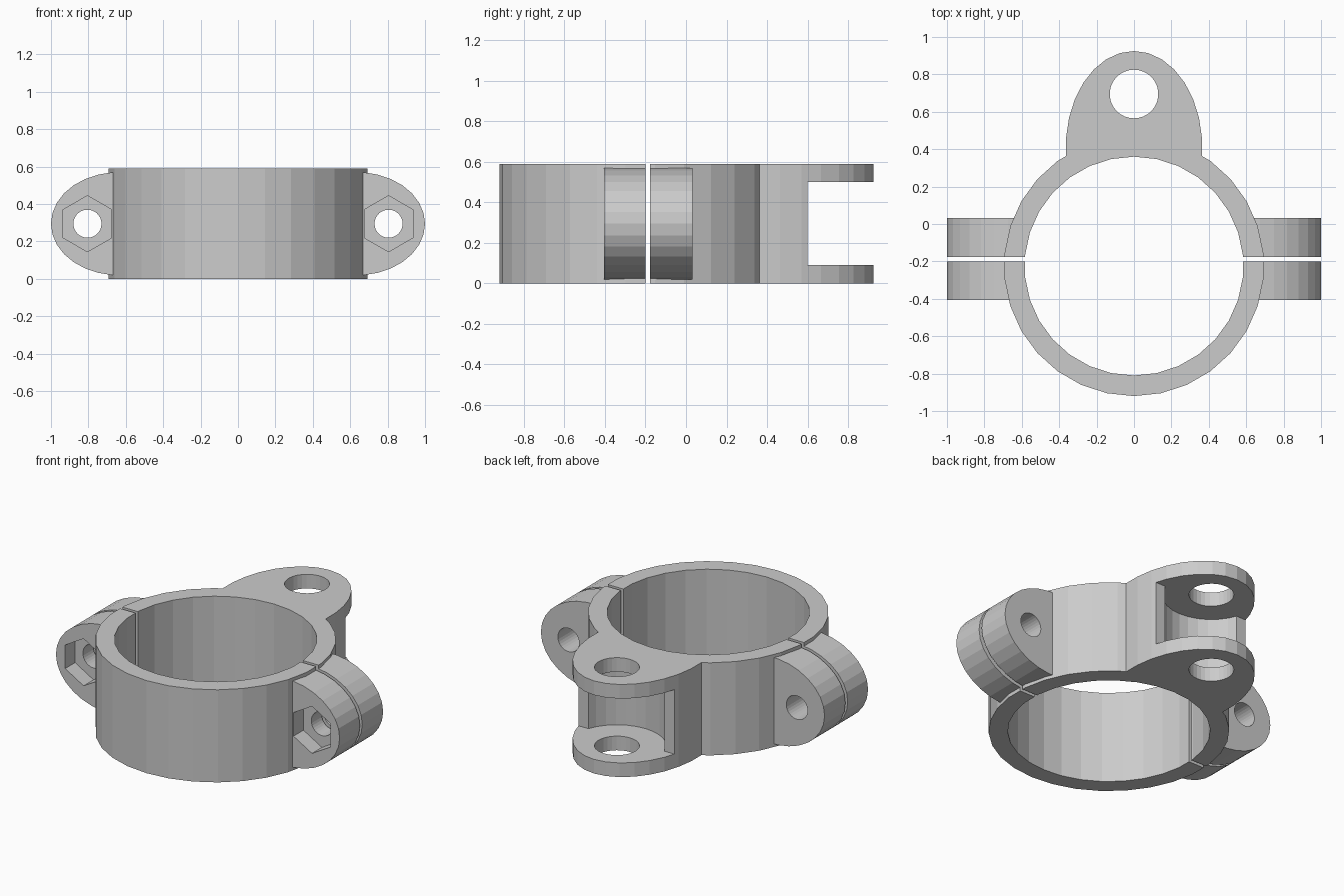
import bpy, bmesh, math
from mathutils import Vector

if "Cube" in bpy.data.objects:
    bpy.data.objects.remove(bpy.data.objects["Cube"])

H = 0.59            # clamp height
CY = -0.225         # ring centre in y
MID = H / 2
LUG_Y = 0.695       # pivot hole centre in y

grey = bpy.data.materials.new("plain grey")
grey.diffuse_color = (0.6, 0.6, 0.6, 1)
grey.use_nodes = True
grey.node_tree.nodes["Principled BSDF"].inputs["Base Color"].default_value = grey.diffuse_color


def prism(name, points, push):
    """Solid made by pushing a flat outline along a vector."""
    bm = bmesh.new()
    face = bm.faces.new([bm.verts.new(p) for p in points])
    out = bmesh.ops.extrude_face_region(bm, geom=[face])
    moved = [g for g in out["geom"] if isinstance(g, bmesh.types.BMVert)]
    bmesh.ops.translate(bm, verts=moved, vec=Vector(push))
    bmesh.ops.recalc_face_normals(bm, faces=bm.faces)
    me = bpy.data.meshes.new(name)
    bm.to_mesh(me)
    bm.free()
    me.materials.append(grey)
    ob = bpy.data.objects.new(name, me)
    bpy.context.collection.objects.link(ob)
    return ob


def oval(a, b, n=30, start=math.pi / 2):
    return [(a * math.cos(start + math.tau * i / n),
             b * math.sin(start + math.tau * i / n)) for i in range(n)]


def upright(name, x, y, a, b, z0, z1):
    return prism(name, [(x + u, y + v, z0) for u, v in oval(a, b)], (0, 0, z1 - z0))


def sideways(name, x, a, b, y0, y1, n=30, start=0.0):
    return prism(name, [(x + u, y0, MID + v) for u, v in oval(a, b, n, start)],
                 (0, y1 - y0, 0))


def box(name, x0, x1, y0, y1, z0, z1):
    return prism(name, [(x0, y0, z0), (x1, y0, z0), (x1, y1, z0), (x0, y1, z0)],
                 (0, 0, z1 - z0))


def combine(ob, other, operation):
    """Apply a boolean and discard the helper."""
    other.hide_render = True
    mod = ob.modifiers.new("cut", "BOOLEAN")
    mod.object, mod.operation, mod.solver = other, operation, "EXACT"
    bpy.context.view_layer.update()
    deps = bpy.context.evaluated_depsgraph_get()
    me = bpy.data.meshes.new_from_object(ob.evaluated_get(deps))
    ob.modifiers.clear()
    ob.data = me
    bpy.data.objects.remove(other)


def clamp_half(name, y0, y1, with_lug):
    # outer ring wall
    body = upright(name, 0, CY, 0.695, 0.695, -0.1, H + 0.1)

    # hinge lug at the back
    if with_lug:
        pts = [(u, 0.41 + v, -0.15) for u, v in oval(0.365, 0.515) if v > -0.001]
        pts.sort(key=lambda p: math.atan2(p[1] - 0.41, p[0]))
        pts += [(-0.365, 0.0, -0.15), (0.365, 0.0, -0.15)]
        combine(body, prism("lug", pts, (0, 0, H + 0.3)), "UNION")

    # bolt ears on both sides
    for s in (-1, 1):
        combine(body, sideways("ear", s * 0.635, 0.365, 0.276, -0.405, 0.033,
                               start=0 if s > 0 else math.pi), "UNION")

    # trim to height and to this side of the split
    combine(body, box("trim", -2, 2, y0, y1, 0, H), "INTERSECT")

    # main bore
    combine(body, upright("bore", 0, CY, 0.585, 0.585, -0.2, H + 0.2), "DIFFERENCE")

    # bolt holes and hexagonal nut pockets
    for s in (-1, 1):
        x = s * 0.805
        combine(body, sideways("bolt_hole", x, 0.075, 0.075, -0.6, 0.3), "DIFFERENCE")
        if not with_lug:
            combine(body, sideways("nut_pocket", x, 0.15, 0.15, -0.45, -0.305,
                                   6, math.pi / 2), "DIFFERENCE")

    # fork slot with a rounded back, then the pivot hole
    if with_lug:
        combine(body, box("slot", -0.6, 0.6, 0.6, 1.2, 0.09, 0.50), "DIFFERENCE")
        combine(body, upright("slot_back", 0, LUG_Y, 0.285, 0.285, 0.09, 0.50),
                "DIFFERENCE")
        combine(body, upright("pivot_hole", 0, LUG_Y, 0.13, 0.13, -0.2, H + 0.2),
                "DIFFERENCE")

    # one plain colour, flat faces
    body.data.materials.clear()
    body.data.materials.append(grey)
    for p in body.data.polygons:
        p.material_index = 0
        p.use_smooth = False
    return body


clamp_half("front_clamp_half", -2, -0.2, False)
clamp_half("rear_clamp_half", -0.177, 2, True)
